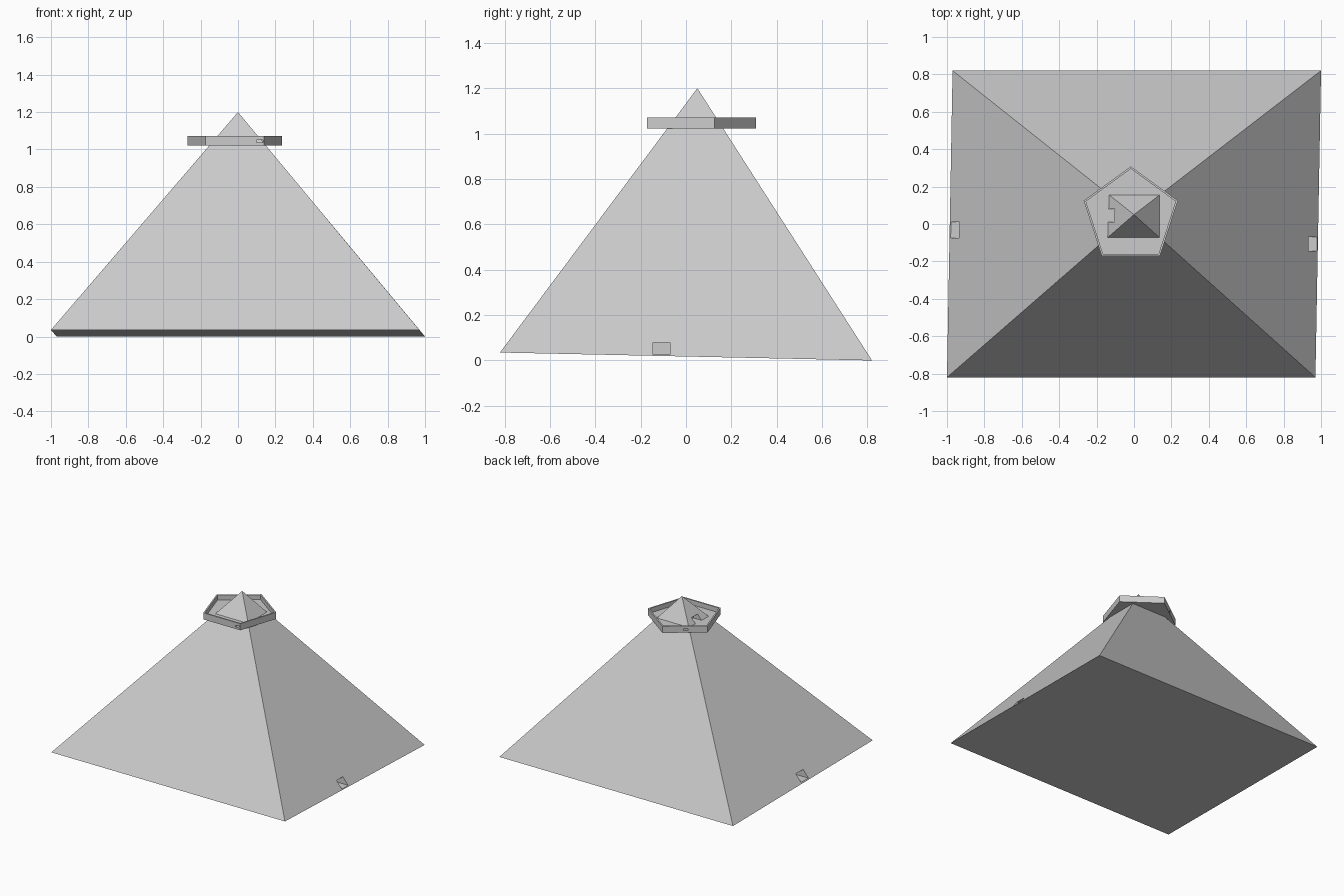
import bpy, bmesh, math
from mathutils import Vector

if "Cube" in bpy.data.objects:
    bpy.data.objects.remove(bpy.data.objects["Cube"])


def make(name, bm):
    bmesh.ops.recalc_face_normals(bm, faces=bm.faces)
    me = bpy.data.meshes.new(name)
    bm.to_mesh(me)
    bm.free()
    ob = bpy.data.objects.new(name, me)
    bpy.context.collection.objects.link(ob)
    return ob


def box(name, lo, hi, turn=0.0):
    lo, hi = Vector(lo), Vector(hi)
    bm = bmesh.new()
    bmesh.ops.create_cube(bm, size=1)
    bmesh.ops.scale(bm, vec=hi - lo, verts=bm.verts)
    ob = make(name, bm)
    ob.location = (lo + hi) / 2
    ob.rotation_euler.z = turn
    ob.hide_render = True
    return ob


def cut(target, cutters):
    for c in cutters:
        m = target.modifiers.new(c.name, 'BOOLEAN')
        m.operation, m.solver, m.object = 'DIFFERENCE', 'EXACT', c
    bpy.context.view_layer.objects.active = target
    for m in list(target.modifiers):
        bpy.ops.object.modifier_apply(modifier=m.name)
    for c in cutters:
        bpy.data.objects.remove(c)


# Pyramid with a slightly skewed, tilted base
bm = bmesh.new()
base = [bm.verts.new(p) for p in
        ((-1, -.82, .035), (.97, -.82, .035), (1, .82, 0), (-.97, .82, 0))]
apex = bm.verts.new((0, .05, 1.2))
bm.faces.new(base)
for i in range(4):
    bm.faces.new((base[i], base[(i + 1) % 4], apex))
pyramid = make("pyramid", bm)

# Small doorways: one on each side at the base, one near the tip
cut(pyramid, [
    box("right_door", (.86, -.145, .026), (1.1, -.07, .08)),
    box("left_door", (-1.1, -.075, .026), (-.86, .01, .08)),
    box("tip_door", (-.2, .01, 1.025), (-.07, .08, 1.075)),
])

# Five-sided tray around the tip with a thin raised rim
R, C = .265, Vector((-.017, .043, 0))
bm = bmesh.new()
ring = [bm.verts.new(C + Vector((R * math.cos(a), R * math.sin(a), 1.022)))
        for a in (math.pi / 2 + i * math.tau / 5 for i in range(5))]
bottom = bm.faces.new(ring)
side = bmesh.ops.extrude_face_region(bm, geom=[bottom], use_keep_orig=True)['geom']
bmesh.ops.translate(bm, vec=(0, 0, .05),
                    verts=[v for v in side if isinstance(v, bmesh.types.BMVert)])
top = [f for f in side if isinstance(f, bmesh.types.BMFace)
       and all(v.co.z > 1.06 for v in f.verts)][0]
bmesh.ops.recalc_face_normals(bm, faces=bm.faces)
bmesh.ops.inset_region(bm, faces=[top], thickness=.013)
inner = bmesh.ops.extrude_face_region(bm, geom=[top])['geom']
bmesh.ops.translate(bm, vec=(0, 0, -.036),
                    verts=[v for v in inner if isinstance(v, bmesh.types.BMVert)])
if top.is_valid:
    bmesh.ops.delete(bm, geom=[top], context='FACES_ONLY')
tray = make("tip_tray", bm)

# Little drain slots through the tray rim
cut(tray, [
    box("back_slot", (-.175, .195, 1.037), (-.115, .225, 1.05), math.radians(126)),
    box("front_slot", (.1, -.2, 1.037), (.135, -.14, 1.05)),
])
